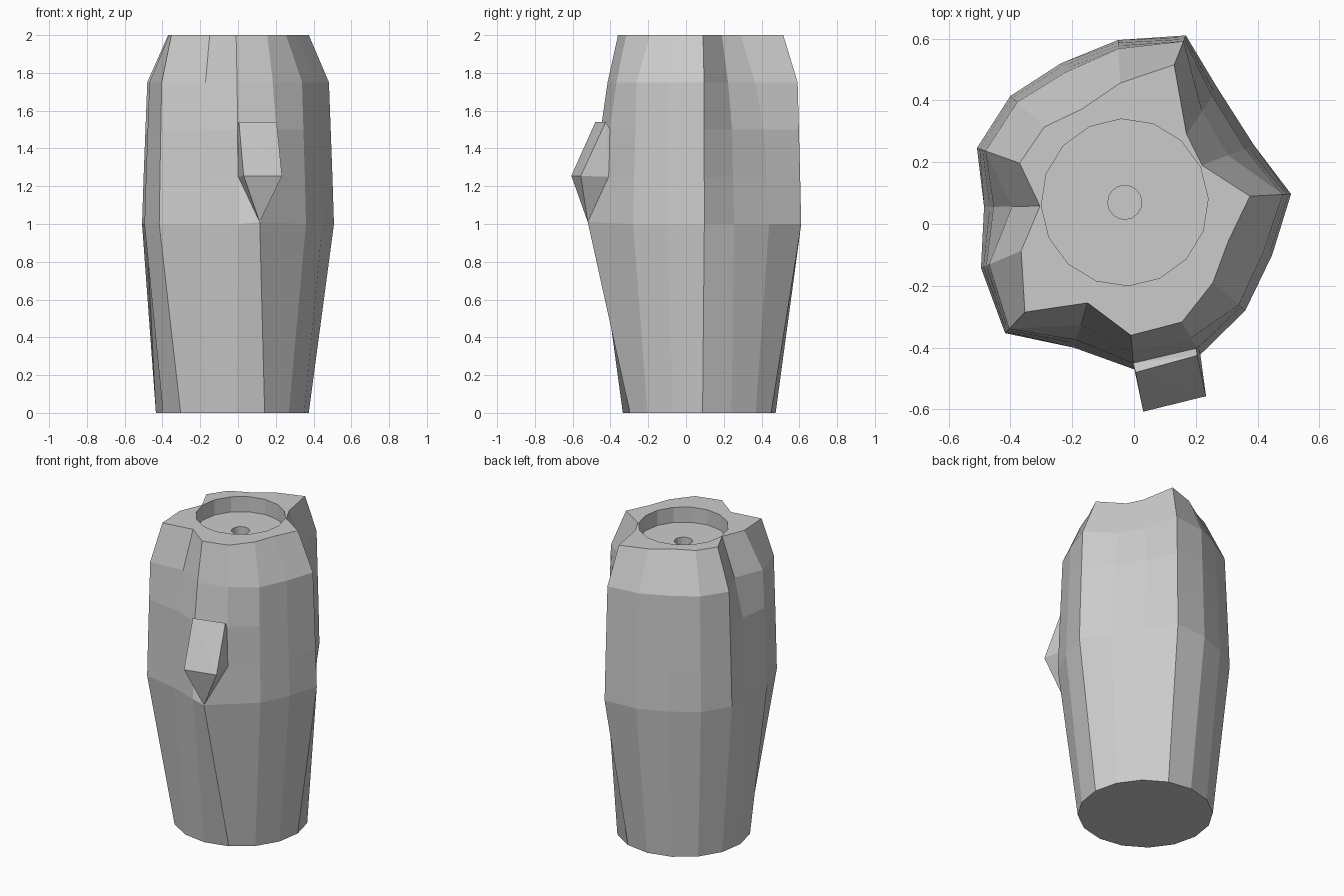
import bpy, bmesh
from math import cos, sin, radians

if "Cube" in bpy.data.objects:
    bpy.data.objects.remove(bpy.data.objects["Cube"])

CX, CY, N = -0.03, 0.07, 16

# Jagged outline at the top, and the widest outline at mid height
TOP = [(.13, .515), (.17, .29), (.22, .19), (.375, .09), (.305, -.055), (.255, -.19),
       (.155, -.317), (-.01, -.36), (-.15, -.255), (-.353, -.285), (-.365, -.087),
       (-.304, .058), (-.37, .197), (-.29, .314), (-.168, .372), (-.045, .456)]
MID = [(.168, .61), (.27, .44), (.388, .255), (.508, .097), (.447, -.10), (.36, -.28),
       (.213, -.42), (0, -.47), (-.194, -.40), (-.417, -.353), (-.495, -.142),
       (-.485, .055), (-.508, .246), (-.40, .414), (-.236, .52), (-.052, .595)]
CREASES = {1, 2, 6, 7, 8, 11}


def circle(r, z):
    return [(CX + r * cos(radians(70 - 22.5 * i)), CY + r * sin(radians(70 - 22.5 * i)), z)
            for i in range(N)]


def blend(z, ridge, crease):
    ring = []
    for i, (t, m) in enumerate(zip(TOP, MID)):
        f = crease if i in CREASES else ridge
        ring.append((t[0] + (m[0] - t[0]) * f, t[1] + (m[1] - t[1]) * f, z))
    return ring


def finish(name, bm):
    bmesh.ops.recalc_face_normals(bm, faces=bm.faces[:])
    me = bpy.data.meshes.new(name)
    bm.to_mesh(me)
    bm.free()
    bpy.context.collection.objects.link(bpy.data.objects.new(name, me))


# Hollowed trunk: outer skin, top rim, shallow bowl and small centre hole
widest = blend(1.0, 1, 1)
widest[6] = (.115, -.52, 1.01)
rings = [circle(.405, 0), widest, blend(1.25, .94, .9), blend(1.5, .87, .83),
         blend(1.75, .8, .5), blend(2, 0, 0), circle(.27, 2), circle(.27, 1.9),
         circle(.055, 1.9), circle(.055, 1.7)]
bm = bmesh.new()
loops = [[bm.verts.new(p) for p in ring] for ring in rings]
for a, b in zip(loops, loops[1:]):
    for i in range(N):
        j = (i + 1) % N
        bm.faces.new((a[i], a[j], b[j], b[i]))
bm.faces.new(loops[0])
bm.faces.new(loops[-1])
finish("trunk", bm)

# Snapped branch stub on the front
bm = bmesh.new()
for p in [(.005, -.48, 1.54), (.205, -.425, 1.54), (.03, -.607, 1.255), (.233, -.557, 1.255),
          (.115, -.52, 1.01), (0, -.45, 1.25), (.213, -.41, 1.25), (-.003, -.45, 1.51),
          (.2, -.40, 1.5)]:
    bm.verts.new(p)
bmesh.ops.convex_hull(bm, input=bm.verts[:])
finish("branch_stub", bm)
